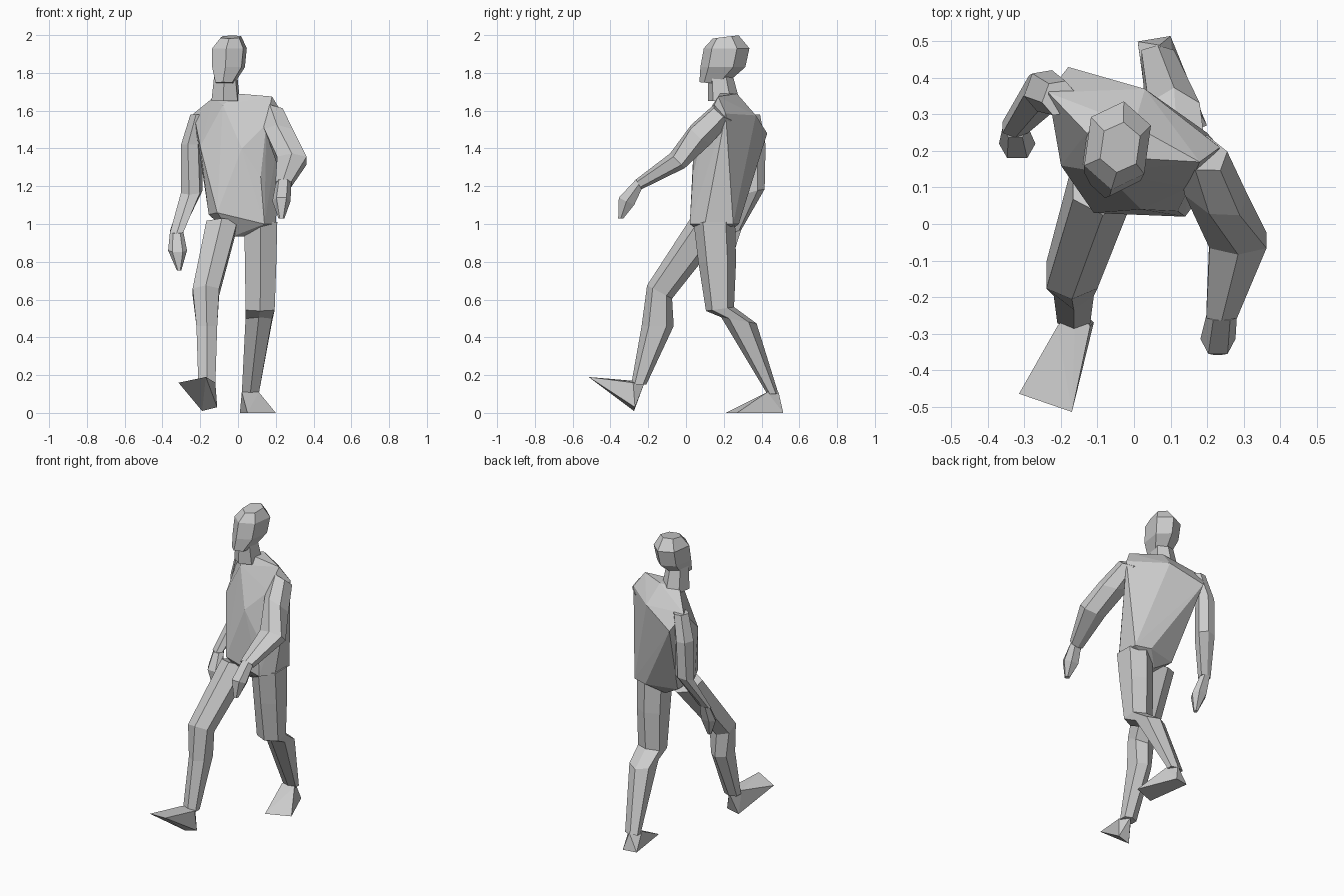
import bpy
import bmesh
from math import radians
from mathutils import Euler, Vector

if "Cube" in bpy.data.objects:
    bpy.data.objects.remove(bpy.data.objects["Cube"], do_unlink=True)

# One plain grey for the whole figure
grey = bpy.data.materials.new("plain_grey")
grey.use_nodes = True
grey.diffuse_color = (0.6, 0.6, 0.6, 1)
grey.node_tree.nodes["Principled BSDF"].inputs["Base Color"].default_value = grey.diffuse_color

# Six-sided cross-sections: ridges at the sides, or ridges at front and back
SIDE_RIDGE = [(1, 0), (.55, 1), (-.55, 1), (-1, 0), (-.55, -1), (.55, -1)]
FRONT_RIDGE = [(1, -.55), (1, .55), (0, 1), (-1, .55), (-1, -.55), (0, -1)]


def finish(name, bm):
    """Turn a bmesh into a flat-shaded grey object."""
    bmesh.ops.recalc_face_normals(bm, faces=bm.faces[:])
    mesh = bpy.data.meshes.new(name)
    bm.to_mesh(mesh)
    bm.free()
    mesh.materials.append(grey)
    part = bpy.data.objects.new(name, mesh)
    bpy.context.collection.objects.link(part)
    return part


def loft(name, profile, sections):
    """Skin sections of (x, y, z, half width, half depth, yaw, pitch)."""
    bm = bmesh.new()
    rings = []
    for x, y, z, width, depth, yaw, pitch in sections:
        turn = Euler((radians(pitch), 0, radians(yaw))).to_matrix()
        centre = Vector((x, y, z))
        rings.append([bm.verts.new(centre + turn @ Vector((u * width, v * depth, 0)))
                      for u, v in profile])
    count = len(profile)
    for low, high in zip(rings, rings[1:]):
        for i in range(count):
            j = (i + 1) % count
            bm.faces.new((low[i], low[j], high[j], high[i]))
    bm.faces.new(rings[0])
    bm.faces.new(rings[-1])
    return finish(name, bm)


def hull(name, points):
    """Wrap a few corner points in a faceted solid."""
    bm = bmesh.new()
    for point in points:
        bm.verts.new(point)
    result = bmesh.ops.convex_hull(bm, input=bm.verts[:])
    loose = [v for v in result["geom_interior"] if isinstance(v, bmesh.types.BMVert)]
    bmesh.ops.delete(bm, geom=loose, context="VERTS")
    return finish(name, bm)


# Torso: collar, shoulder blades, chest, hips and crotch corners
hull("torso", [
    (-.13, .25, 1.67), (.18, .17, 1.675), (0, .18, 1.69), (0, .27, 1.69), (-.08, .14, 1.63),
    (-.235, .36, 1.585), (.235, .21, 1.585), (.03, .37, 1.575), (-.18, .43, 1.48),
    (-.2, .16, 1.41), (.15, .1, 1.53), (.02, .04, 1.4), (.12, .035, 1.25),
    (-.11, .03, 1.06), (.14, .02, 1), (.2, .1, 1), (.2, .25, 1), (.1, .28, 1),
    (-.1, .23, 1), (-.155, .13, 1.05),
    (-.025, .1, .935), (.035, .1, .935), (.01, .2, .935),
])

# Neck and head, looking slightly to one side
loft("neck", FRONT_RIDGE, [
    (-.065, .2, 1.65, .07, .085, -8, 0),
    (-.065, .18, 1.8, .055, .065, -8, 0),
])
loft("head", FRONT_RIDGE, [
    (-.07, .14, 1.745, .045, .07, -8, -5),
    (-.05, .195, 1.83, .078, .12, -8, 0),
    (-.045, .215, 1.93, .083, .122, -8, 0),
    (-.038, .21, 1.99, .05, .07, -8, 7),
])

# Left leg trails behind, right leg swings forward
loft("left_leg", FRONT_RIDGE, [
    (.12, .15, 1.01, .088, .11, 0, 0),
    (.12, .165, .8, .083, .1, 0, 0),
    (.117, .18, .55, .077, .075, 0, 8),
    (.11, .28, .49, .07, .095, 0, -10),
    (.065, .46, .1, .045, .03, 0, 0),
])
loft("right_leg", FRONT_RIDGE, [
    (-.085, .12, 1.0, .082, .1, 0, -18),
    (-.17, -.14, .64, .07, .075, 0, -28),
    (-.165, -.15, .46, .055, .085, 0, 0),
    (-.165, -.25, .15, .045, .04, 0, 0),
])

# Wedge feet: ankle, heel and toe corners
hull("left_foot", [
    (.02, .43, .11), (.11, .43, .11), (.07, .49, .11),
    (.01, .5, 0), (.1, .515, 0),
    (.05, .21, 0), (.2, .27, 0),
])
hull("right_foot", [
    (-.21, -.28, .17), (-.12, -.28, .16), (-.16, -.22, .16),
    (-.19, -.275, .01), (-.11, -.27, .03),
    (-.315, -.465, .16), (-.17, -.515, .19),
])

# Left arm reaches forward, right arm hangs back
loft("left_arm", FRONT_RIDGE, [
    (.185, .195, 1.59, .065, .065, -20, -40),
    (.225, .08, 1.475, .08, .075, -20, -42),
    (.285, -.045, 1.335, .078, .055, 0, -45),
    (.24, -.25, 1.21, .042, .03, 0, -60),
])
loft("right_arm", FRONT_RIDGE, [
    (-.205, .345, 1.58, .04, .05, -20, 0),
    (-.245, .365, 1.42, .048, .06, -20, 0),
    (-.245, .365, 1.17, .052, .055, -15, 15),
    (-.325, .265, .96, .035, .03, 0, 20),
])

# Mitten hands taper to a blunt tip
loft("left_hand", SIDE_RIDGE, [
    (.24, -.25, 1.21, .042, .03, 0, -60),
    (.23, -.315, 1.12, .048, .045, 0, -25),
    (.23, -.345, 1.03, .016, .014, 0, 0),
])
loft("right_hand", SIDE_RIDGE, [
    (-.325, .265, .96, .035, .03, 0, 20),
    (-.32, .22, .86, .05, .04, 0, 10),
    (-.312, .2, .755, .012, .012, 0, 0),
])
